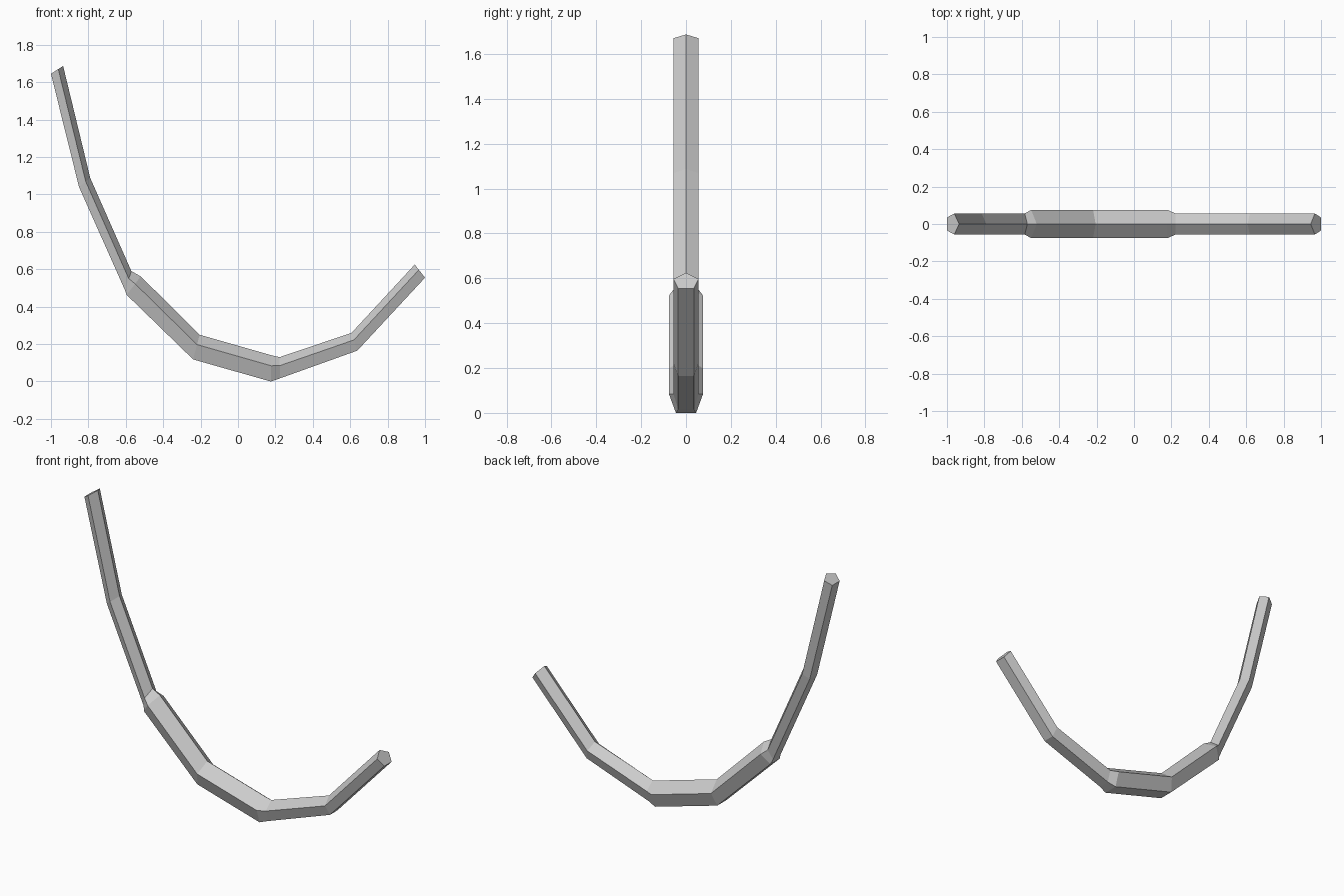
import bpy
import bmesh
from mathutils import Vector

default_cube = bpy.data.objects.get("Cube")
if default_cube:
    bpy.data.objects.remove(default_cube, do_unlink=True)


def make_material(name, color):
    material = bpy.data.materials.new(name)
    material.use_nodes = True
    material.diffuse_color = color
    material.node_tree.nodes["Principled BSDF"].inputs["Base Color"].default_value = color
    return material


# Half widths of the pentagonal section: (side edges, outer face)
THIN = (0.056, 0.035)
THICK = (0.076, 0.045)

# Stations along the curve: inner ridge (x, z), outer edge (x, z), section widths
stations = [
    ((-0.935, 1.687), (-1.0, 1.645), THIN),
    ((-0.79, 1.088), (-0.85, 1.04), THIN),
    ((-0.57, 0.59), (-0.605, 0.49), THIN),
    ((-0.52, 0.562), (-0.595, 0.463), THICK),
    ((-0.205, 0.25), (-0.24, 0.118), THICK),
    ((0.18, 0.14), (0.175, 0.0), THICK),
    ((0.222, 0.13), (0.225, 0.017), THIN),
    ((0.607, 0.26), (0.638, 0.165), THIN),
    ((0.945, 0.625), (1.0, 0.555), THIN),
]


def add_ring(bm, inner, outer, widths):
    """Pentagon with its point on the inner ridge and its flat on the outside."""
    ridge = Vector((inner[0], 0, inner[1]))
    base = Vector((outer[0], 0, outer[1]))
    shoulder = ridge.lerp(base, 0.4)
    side = Vector((0, widths[0], 0))
    flat = Vector((0, widths[1], 0))
    corners = (ridge, shoulder + side, base + flat, base - flat, shoulder - side)
    return [bm.verts.new(corner) for corner in corners]


# Curved bar: rings bridged end to end and capped
bm = bmesh.new()
rings = [add_ring(bm, *station) for station in stations]
for ring, following in zip(rings, rings[1:]):
    for i in range(len(ring)):
        j = (i + 1) % len(ring)
        bm.faces.new((ring[i], ring[j], following[j], following[i]))
bm.faces.new(rings[0])
bm.faces.new(rings[-1])
bmesh.ops.recalc_face_normals(bm, faces=bm.faces)

mesh = bpy.data.meshes.new("curved_bar")
bm.to_mesh(mesh)
bm.free()
mesh.materials.append(make_material("plain grey", (0.6, 0.6, 0.6, 1)))
bar = bpy.data.objects.new("curved_bar", mesh)
bpy.context.scene.collection.objects.link(bar)
